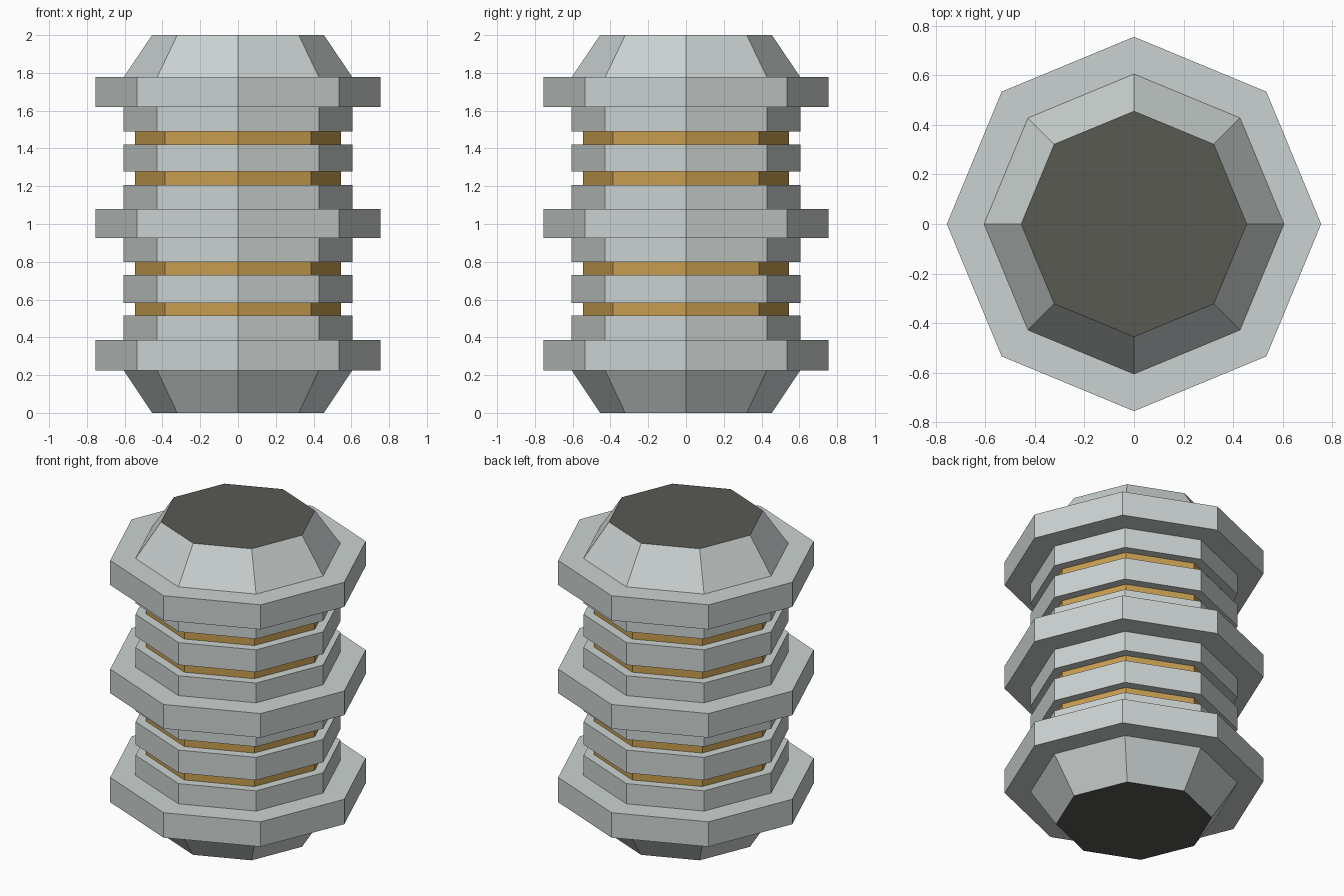
import bpy, bmesh, math

if "Cube" in bpy.data.objects:
    bpy.data.objects.remove(bpy.data.objects["Cube"])

SIDES = 8
R_END, R_BODY, R_FLANGE, R_BAND = 0.455, 0.605, 0.755, 0.545


def material(name, rgb):
    m = bpy.data.materials.new(name)
    m.diffuse_color = (*rgb, 1)
    m.use_nodes = True
    m.node_tree.nodes["Principled BSDF"].inputs["Base Color"].default_value = m.diffuse_color
    return m


GREY = material("light grey metal", (0.60, 0.65, 0.64))
GOLD = material("brass", (0.57, 0.34, 0.08))
DARK = material("dark end plate", (0.10, 0.10, 0.088))


def lathe(name, profile, mat, close=None):
    """Octagonal shell through (radius, z) points listed upwards; close = index of a ring to fill."""
    bm = bmesh.new()
    rings = []
    for r, z in profile:
        rings.append([bm.verts.new((r * math.cos(a), r * math.sin(a), z))
                      for a in (math.tau * i / SIDES for i in range(SIDES))])
    for lo, hi in zip(rings, rings[1:]):
        for i in range(SIDES):
            j = (i + 1) % SIDES
            bm.faces.new((lo[i], lo[j], hi[j], hi[i]))
    if close == "top":
        bm.faces.new(rings[-1]).material_index = 1
    elif close == "bottom":
        bm.faces.new(rings[0][::-1]).material_index = 1
    mesh = bpy.data.meshes.new(name)
    bm.to_mesh(mesh)
    bm.free()
    mesh.materials.append(mat)
    mesh.materials.append(DARK)
    ob = bpy.data.objects.new(name, mesh)
    bpy.context.collection.objects.link(ob)
    return ob


# Tapered ends with dark plates
lathe("bottom_end", [(R_END, 0), (R_BODY, 0.225)], GREY, "bottom")
lathe("top_end", [(R_BODY, 1.778), (R_END, 2.0)], GREY, "top")

# Wide flanges
for name, z0, z1 in (("lower", 0.225, 0.385), ("middle", 0.925, 1.08), ("upper", 1.62, 1.778)):
    lathe(name + "_flange", [(R_BODY, z0), (R_FLANGE, z0), (R_FLANGE, z1), (R_BODY, z1)], GREY)

# Body rings between flanges, with brass bands recessed in the grooves
for name, z in (("lower", (0.385, 0.515, 0.583, 0.73, 0.798, 0.925)),
                ("upper", (1.08, 1.207, 1.277, 1.42, 1.49, 1.62))):
    lathe(name + "_ring_1", [(R_BODY, z[0]), (R_BODY, z[1]), (R_BAND, z[1])], GREY)
    lathe(name + "_ring_2", [(R_BAND, z[2]), (R_BODY, z[2]), (R_BODY, z[3]), (R_BAND, z[3])], GREY)
    lathe(name + "_ring_3", [(R_BAND, z[4]), (R_BODY, z[4]), (R_BODY, z[5])], GREY)
    lathe(name + "_band_1", [(R_BAND, z[1]), (R_BAND, z[2])], GOLD)
    lathe(name + "_band_2", [(R_BAND, z[3]), (R_BAND, z[4])], GOLD)
